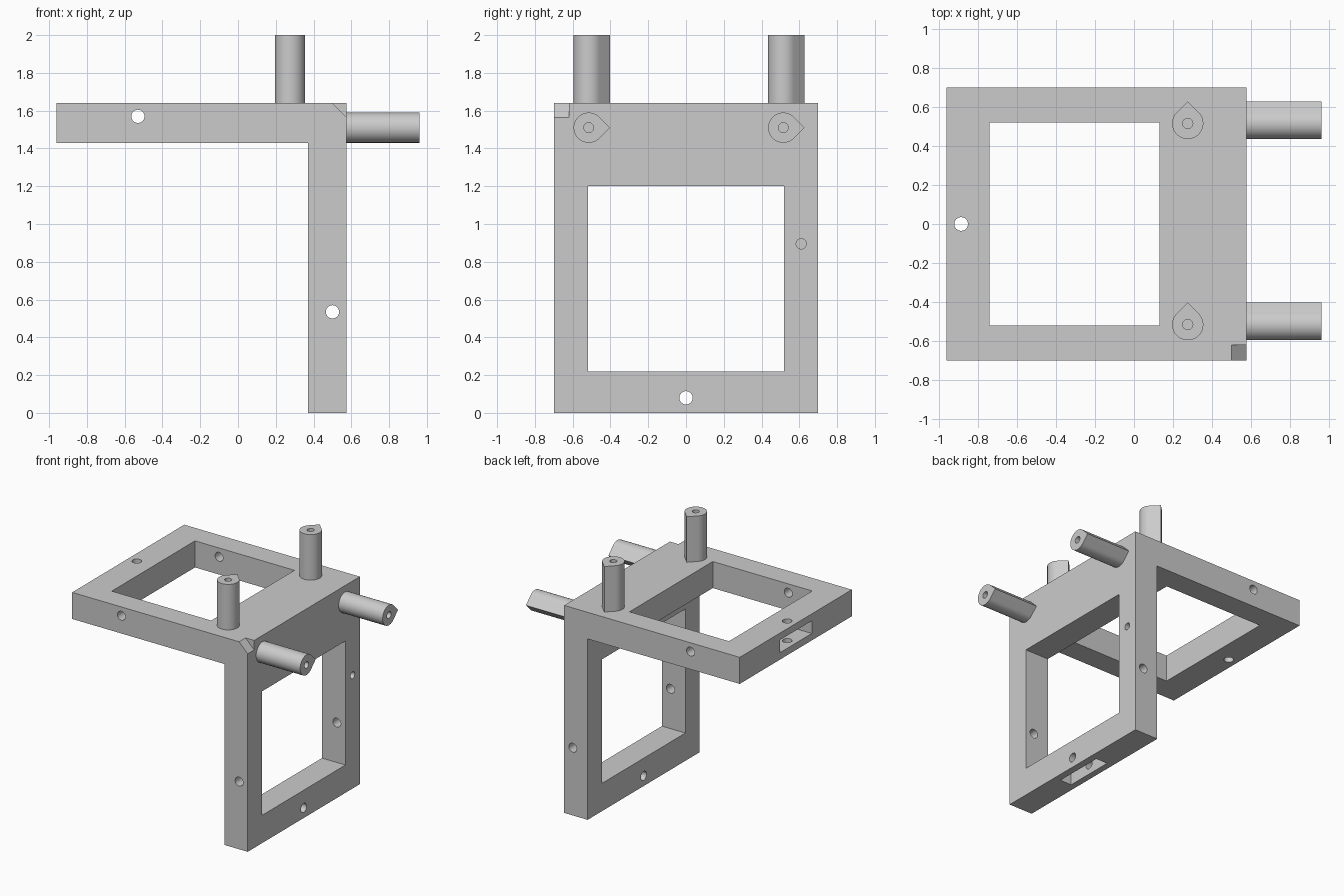
import bpy
import bmesh
import math
from mathutils import Matrix, Vector

default = bpy.data.objects.get("Cube")
if default:
    bpy.data.objects.remove(default, do_unlink=True)

grey = bpy.data.materials.new("matte grey")
grey.use_nodes = True
COLOUR = (0.6, 0.6, 0.6, 1)
grey.diffuse_color = COLOUR
grey.node_tree.nodes["Principled BSDF"].inputs["Base Color"].default_value = COLOUR


def prism(name, points, direction):
    """Extrude a closed outline of 3D points along a direction."""
    bm = bmesh.new()
    face = bm.faces.new([bm.verts.new(p) for p in points])
    extruded = bmesh.ops.extrude_face_region(bm, geom=[face])["geom"]
    moved = [v for v in extruded if isinstance(v, bmesh.types.BMVert)]
    bmesh.ops.translate(bm, verts=moved, vec=direction)
    bmesh.ops.recalc_face_normals(bm, faces=bm.faces)
    mesh = bpy.data.meshes.new(name)
    bm.to_mesh(mesh)
    bm.free()
    mesh.materials.append(grey)
    obj = bpy.data.objects.new(name, mesh)
    bpy.context.collection.objects.link(obj)
    return obj


def box(name, low, high):
    x0, y0, z0 = low
    x1, y1, z1 = high
    base = [(x0, y0, z0), (x1, y0, z0), (x1, y1, z0), (x0, y1, z0)]
    return prism(name, base, (0, 0, z1 - z0))


def rod(name, start, end, radius, sides=40):
    """Straight round cutter between two points."""
    start, end = Vector(start), Vector(end)
    turn = (end - start).to_track_quat("Z", "Y")
    angles = [math.tau * i / sides for i in range(sides)]
    ring = [start + turn @ Vector((radius * math.cos(a), radius * math.sin(a), 0))
            for a in angles]
    return prism(name, ring, end - start)


def cut(target, cutters):
    """Subtract every cutter, then discard it."""
    bpy.context.view_layer.objects.active = target
    for cutter in cutters:
        mod = target.modifiers.new("cut", "BOOLEAN")
        mod.operation = "DIFFERENCE"
        mod.solver = "EXACT"
        mod.object = cutter
        bpy.ops.object.modifier_apply(modifier=mod.name)
        bpy.data.objects.remove(cutter, do_unlink=True)


def soften(obj):
    bpy.ops.object.select_all(action="DESELECT")
    obj.select_set(True)
    bpy.context.view_layer.objects.active = obj
    bpy.ops.object.shade_smooth_by_angle(angle=math.radians(30))


LEFT, RIGHT, TOP, HALF = -0.96, 0.575, 1.64, 0.70
INNER_X, INNER_Z = 0.37, 1.43
BOLT, WIN = 0.035, 0.52

# L-shaped bracket body
outline = [(LEFT, TOP), (RIGHT, TOP), (RIGHT, 0), (INNER_X, 0),
           (INNER_X, INNER_Z), (LEFT, INNER_Z)]
bracket = prism("bracket_frame", [(x, -HALF, z) for x, z in outline], (0, 2 * HALF, 0))

# Windows
cutters = [
    box("top_window", (-0.74, -WIN, 1.3), (0.13, WIN, 1.8)),
    box("side_window", (0.2, -WIN, 0.22), (0.8, WIN, 1.2)),
]
# Nut slots in the two free ends
cutters += [
    box("end_slot", (-1.1, -0.2, 1.485), (LEFT + 0.15, 0.2, 1.585)),
    box("foot_slot", (0.42, -0.2, -0.1), (0.52, 0.2, 0.15)),
]
# Bolt holes through the rails and one shallow pin hole
cutters += [
    rod("rail_hole", (-0.53, -1, 1.57), (-0.53, 1, 1.57), BOLT),
    rod("post_hole", (0.5, -1, 0.535), (0.5, 1, 0.535), BOLT),
    rod("end_hole", (-0.885, 0, 1.3), (-0.885, 0, 1.8), BOLT),
    rod("foot_hole", (0.2, 0, 0.08), (0.8, 0, 0.08), BOLT),
    rod("pin_hole", (RIGHT - 0.1, 0.61, 0.895), (0.8, 0.61, 0.895), 0.027),
]
# Sloped notch on the front corner
wedge = [(0.4, 1.74), (0.675, 1.465), (0.675, 1.74)]
cutters.append(prism("corner_notch", [(x, -0.8, z) for x, z in wedge], (0, 0.18, 0)))
cut(bracket, cutters)
soften(bracket)


# Teardrop pegs with a central bore
def peg(name, base, axis, length, radius=0.08):
    base, axis = Vector(base), Vector(axis)
    point = Vector((0, 1, 0))
    side = axis.cross(point)
    steps = 36
    start, sweep = math.pi / 4, 1.5 * math.pi
    ring = [base + radius * (math.cos(start + sweep * i / steps) * point
                             + math.sin(start + sweep * i / steps) * side)
            for i in range(steps + 1)]
    ring.append(base + point * radius * math.sqrt(2))
    obj = prism(name, ring, axis * length)
    bore = rod("bore", base + axis * 0.02, base + axis * (length + 0.1), 0.026, 24)
    cut(obj, [bore])
    soften(obj)


for label, y in (("front", -0.515), ("back", 0.515)):
    peg(label + "_top_peg", (0.275, y, TOP), (0, 0, 1), 2 - TOP)
    peg(label + "_side_peg", (RIGHT, y, 1.51), (1, 0, 0), 0.96 - RIGHT)
